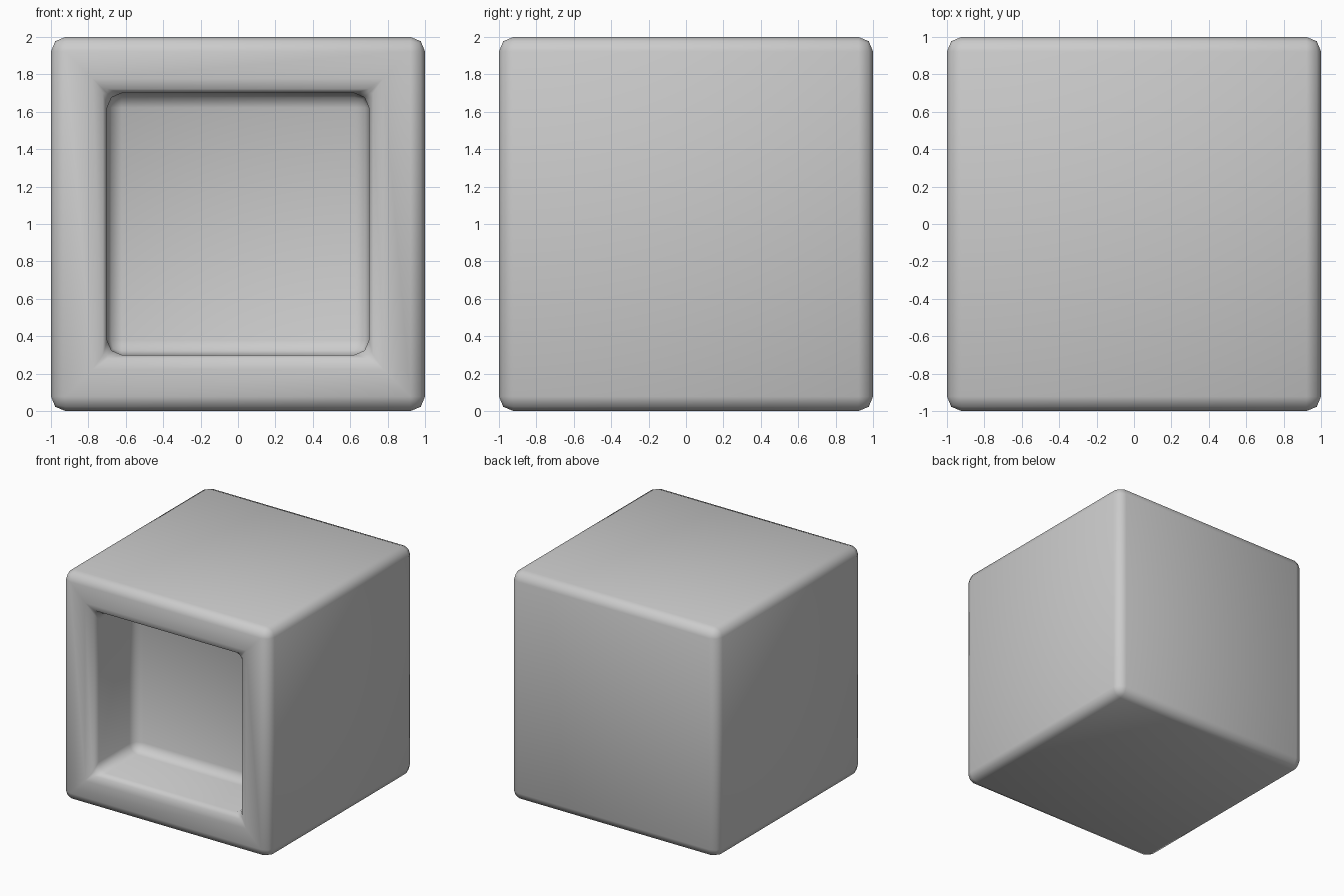
import bpy, bmesh
from mathutils import Vector

if "Cube" in bpy.data.objects:
    bpy.data.objects.remove(bpy.data.objects["Cube"])

HALF, HOLE, DEPTH, BEVEL = 1.0, 0.575, 0.58, 0.078

# Cube body standing on the ground
bm = bmesh.new()
bmesh.ops.create_cube(bm, size=2 * HALF)
bmesh.ops.translate(bm, verts=bm.verts, vec=(0, 0, HALF))

# Square recess in the front face
bm.normal_update()
front = min(bm.faces, key=lambda f: f.calc_center_median().y)
bmesh.ops.inset_individual(bm, faces=[front], thickness=HALF - HOLE)
ext = bmesh.ops.extrude_discrete_faces(bm, faces=[front])
back = ext["faces"][0]
bmesh.ops.translate(bm, verts=back.verts, vec=Vector((0, DEPTH, 0)))
bmesh.ops.recalc_face_normals(bm, faces=bm.faces)

for f in bm.faces:
    f.smooth = True
mesh = bpy.data.meshes.new("hollow_cube")
bm.to_mesh(mesh)
bm.free()
cube = bpy.data.objects.new("hollow_cube", mesh)
bpy.context.collection.objects.link(cube)

# Rounded edges, smooth shaded
bev = cube.modifiers.new("rounded_edges", 'BEVEL')
bev.width = BEVEL
bev.segments = 2
bev.limit_method = 'ANGLE'
